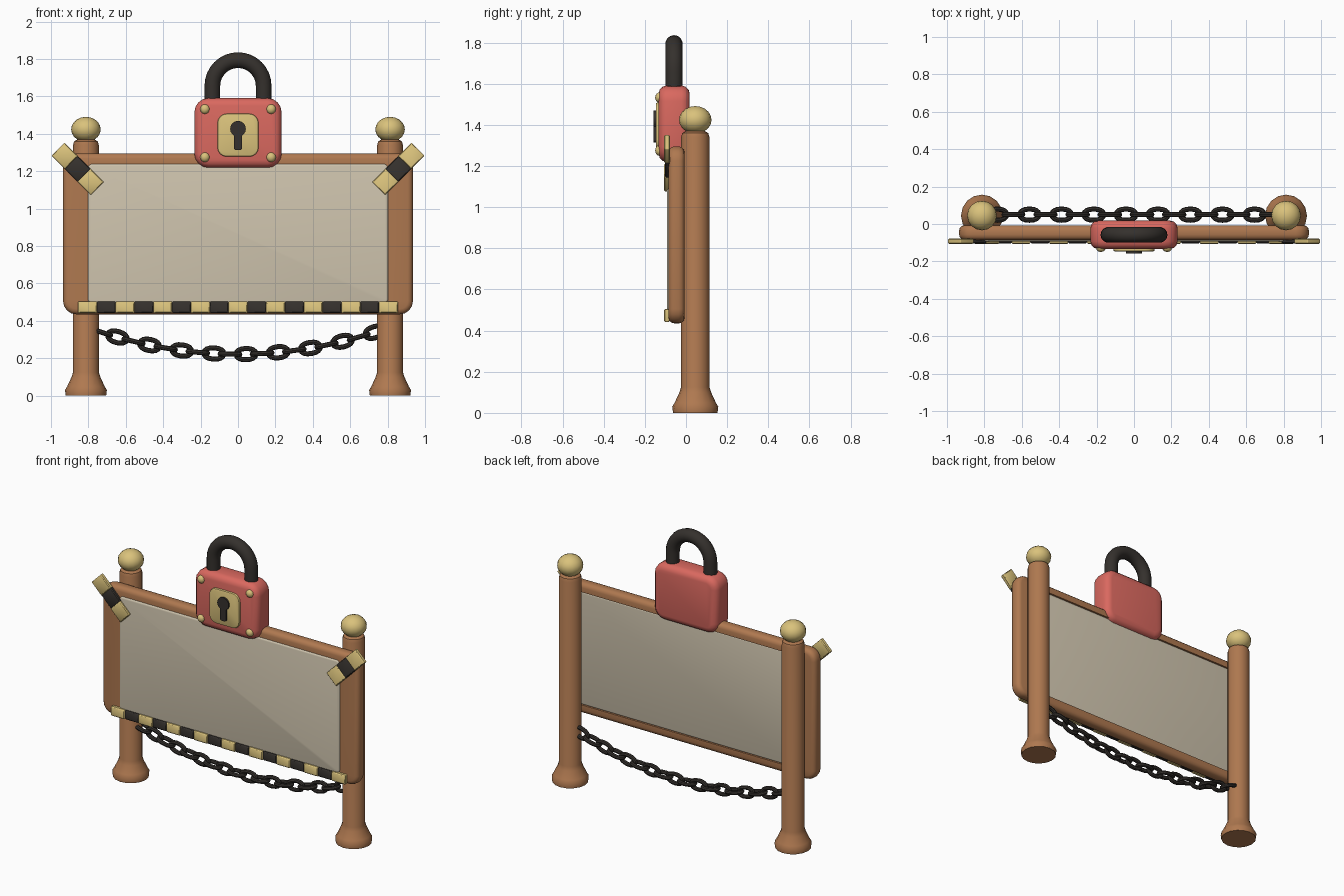
import bpy, bmesh, math
from mathutils import Vector

if "Cube" in bpy.data.objects:
    bpy.data.objects.remove(bpy.data.objects["Cube"])

def material(name, rgb):
    m = bpy.data.materials.new(name)
    m.diffuse_color = (*rgb, 1)
    m.use_nodes = True
    m.node_tree.nodes["Principled BSDF"].inputs["Base Color"].default_value = m.diffuse_color
    return m

WOOD = material("wood", (0.43, 0.19, 0.08))
GOLD = material("brass", (0.70, 0.54, 0.20))
DARK = material("dark_iron", (0.035, 0.03, 0.026))
RED = material("red_enamel", (0.70, 0.14, 0.115))
CREAM = material("cream", (0.62, 0.55, 0.42))

def finish(name, bm, mat, loc=(0, 0, 0), rot=(0, 0, 0), angle=40):
    bmesh.ops.recalc_face_normals(bm, faces=bm.faces)
    me = bpy.data.meshes.new(name)
    bm.to_mesh(me)
    bm.free()
    me.materials.append(mat)
    me.shade_smooth()
    me.set_sharp_from_angle(angle=math.radians(angle))
    ob = bpy.data.objects.new(name, me)
    ob.location, ob.rotation_euler = loc, rot
    bpy.context.collection.objects.link(ob)
    return ob

def loft(name, loops, mat, closed=False, **kw):
    """Bridge equal-sized loops; cap the ends unless closed."""
    bm = bmesh.new()
    rings = [[bm.verts.new(p) for p in lp] for lp in loops]
    pairs = list(zip(rings, rings[1:])) + ([(rings[-1], rings[0])] if closed else [])
    for a, b in pairs:
        for i in range(len(a)):
            j = (i + 1) % len(a)
            bm.faces.new((a[i], a[j], b[j], b[i]))
    if not closed:
        bm.faces.new(rings[0])
        bm.faces.new(rings[-1])
    return finish(name, bm, mat, **kw)

def rounded(hx, hz, r, y, n=5):
    """Rounded rectangle in the XZ plane."""
    pts = []
    for k, (sx, sz) in enumerate(((1, 1), (-1, 1), (-1, -1), (1, -1))):
        for i in range(n):
            a = math.pi / 2 * (k + i / (n - 1))
            pts.append((sx * (hx - r) + r * math.cos(a), y, sz * (hz - r) + r * math.sin(a)))
    return pts

def soft_loops(hx, hz, r, y0, y1, b, steps=3):
    """Loops of a rounded slab whose front and back rims are bevelled by b."""
    rim = [(b * (1 - math.sin(t)), b * (1 - math.cos(t)))
           for t in (math.pi / 2 * i / steps for i in range(steps + 1))]
    out = [rounded(hx - d, hz - d, max(r - d, 0.004), y0 + e) for d, e in rim]
    return out + [rounded(hx - d, hz - d, max(r - d, 0.004), y1 - e) for d, e in reversed(rim)]

def slab(name, hx, hz, r, y0, y1, b, mat, steps=3, **kw):
    return loft(name, soft_loops(hx, hz, r, y0, y1, b, steps), mat, **kw)

def tube(name, path, rad, mat, closed, sides, **kw):
    """Round tube along an XZ-plane path."""
    n, loops = len(path), []
    for i, (x, z) in enumerate(path):
        a = path[(i - 1) % n] if closed else path[max(i - 1, 0)]
        b = path[(i + 1) % n] if closed else path[min(i + 1, n - 1)]
        t = Vector((b[0] - a[0], 0, b[1] - a[1])).normalized()
        side = Vector((-t.z, 0, t.x))
        angs = [2 * math.pi * k / sides for k in range(sides)]
        loops.append([Vector((x, 0, z)) + side * rad * math.cos(c)
                      + Vector((0, 1, 0)) * rad * math.sin(c) for c in angs])
    return loft(name, loops, mat, closed=closed, **kw)

def ball(name, scale, mat, loc, u=16, v=10):
    bm = bmesh.new()
    bmesh.ops.create_uvsphere(bm, u_segments=u, v_segments=v, radius=1)
    bmesh.ops.scale(bm, vec=scale, verts=bm.verts)
    return finish(name, bm, mat, loc, angle=60)

def turned(name, profile, mat, loc, sides=16):
    rings = [[(r * math.cos(2 * math.pi * k / sides), r * math.sin(2 * math.pi * k / sides), z)
              for k in range(sides)] for r, z in profile]
    return loft(name, rings, mat, loc=loc)

POST_Y = 0.045
for side, s in (("left", -1), ("right", 1)):
    # turned post with flared foot and ball finial
    turned(side + "_post", [(0.108, 0), (0.112, 0.03), (0.10, 0.05), (0.077, 0.10), (0.069, 0.125),
                            (0.069, 1.34), (0.063, 1.36), (0.045, 1.37)],
           WOOD, (s * 0.813, POST_Y, 0))
    ball(side + "_finial", (0.079, 0.079, 0.067), GOLD, (s * 0.813, POST_Y, 1.424))
    # striped diagonal corner strap
    for k in (-1, 0, 1):
        d = k * 0.098 * math.sqrt(0.5)
        slab(f"{side}_strap_{k + 2}", 0.049, 0.051, 0.006, -0.106 if k else -0.103, -0.078, 0.005,
             GOLD if k else DARK, steps=1,
             loc=(s * 0.857 - s * d, 0, 1.213 - d), rot=(0, s * math.pi / 4, 0))

# frame: one rounded ring with a rectangular opening
outer = soft_loops(0.935, 0.43, 0.07, -0.085, -0.007, 0.028)
inner = [rounded(0.80, 0.372, 0.02, -0.007), rounded(0.80, 0.372, 0.02, -0.085)]
loft("frame", outer + inner, WOOD, closed=True, loc=(0, 0, 0.865))
slab("sign_panel", 0.803, 0.375, 0.025, -0.093, -0.015, 0.012, CREAM, loc=(0, 0, 0.865))

# striped strip along the lower rail
for i in range(17):
    gold = i % 2 == 0
    slab(f"lower_stripe_{i + 1:02d}", 0.0503, 0.031 if gold else 0.030, 0.006,
         -0.106 if gold else -0.103, -0.078, 0.005, GOLD if gold else DARK, steps=1,
         loc=((i - 8) * 0.1006, 0, 0.473))

# padlock body, shackle, plate, keyhole, rivets
LZ = 1.405
slab("lock_body", 0.233, 0.186, 0.075, -0.133, 0.018, 0.04, RED, loc=(0, 0, LZ))
arc = [(0.137 * math.cos(math.pi * i / 16), 1.657 + 0.137 * math.sin(math.pi * i / 16)) for i in range(17)]
tube("lock_shackle", [(0.137, 1.54)] + arc + [(-0.137, 1.54)], 0.042, DARK, False, 14,
     loc=(0, -0.058, 0))
slab("keyhole_plate", 0.11, 0.115, 0.05, -0.147, -0.125, 0.008, GOLD, steps=2, loc=(0, 0, 1.393))
a0 = math.asin(0.022 / 0.042)
key = [(0.042 * math.sin(a), 0.042 * math.cos(a))
       for a in (-(math.pi - a0) + 2 * (math.pi - a0) * i / 16 for i in range(17))]
key += [(0.022, -0.105), (0.015, -0.113), (-0.015, -0.113), (-0.022, -0.105)]
loft("keyhole", [[(x, y, z) for x, z in key] for y in (-0.157, -0.14)], DARK, loc=(0, 0, 1.427))
for i, (x, z) in enumerate((x, z) for x in (-0.177, 0.177) for z in (1.275, 1.532)):
    ball(f"lock_rivet_{i + 1}", (0.026, 0.022, 0.026), GOLD, (x, -0.128, z), 12, 8)

# hanging chain of alternating links
oval = []
for i in range(16):
    c, s = math.cos(math.pi * i / 8), math.sin(math.pi * i / 8)
    oval.append((0.053 * math.copysign(abs(c) ** 0.9, c), 0.030 * math.copysign(abs(s) ** 0.9, s)))
for i in range(18):
    x = -0.731 + 0.086 * i
    tube(f"chain_link_{i + 1:02d}", oval, 0.0135, DARK, True, 8,
         loc=(x, POST_Y + 0.005, 0.222 + 0.22 * x * x),
         rot=(0 if i % 2 else math.pi / 2, -math.atan(0.44 * x), 0))
